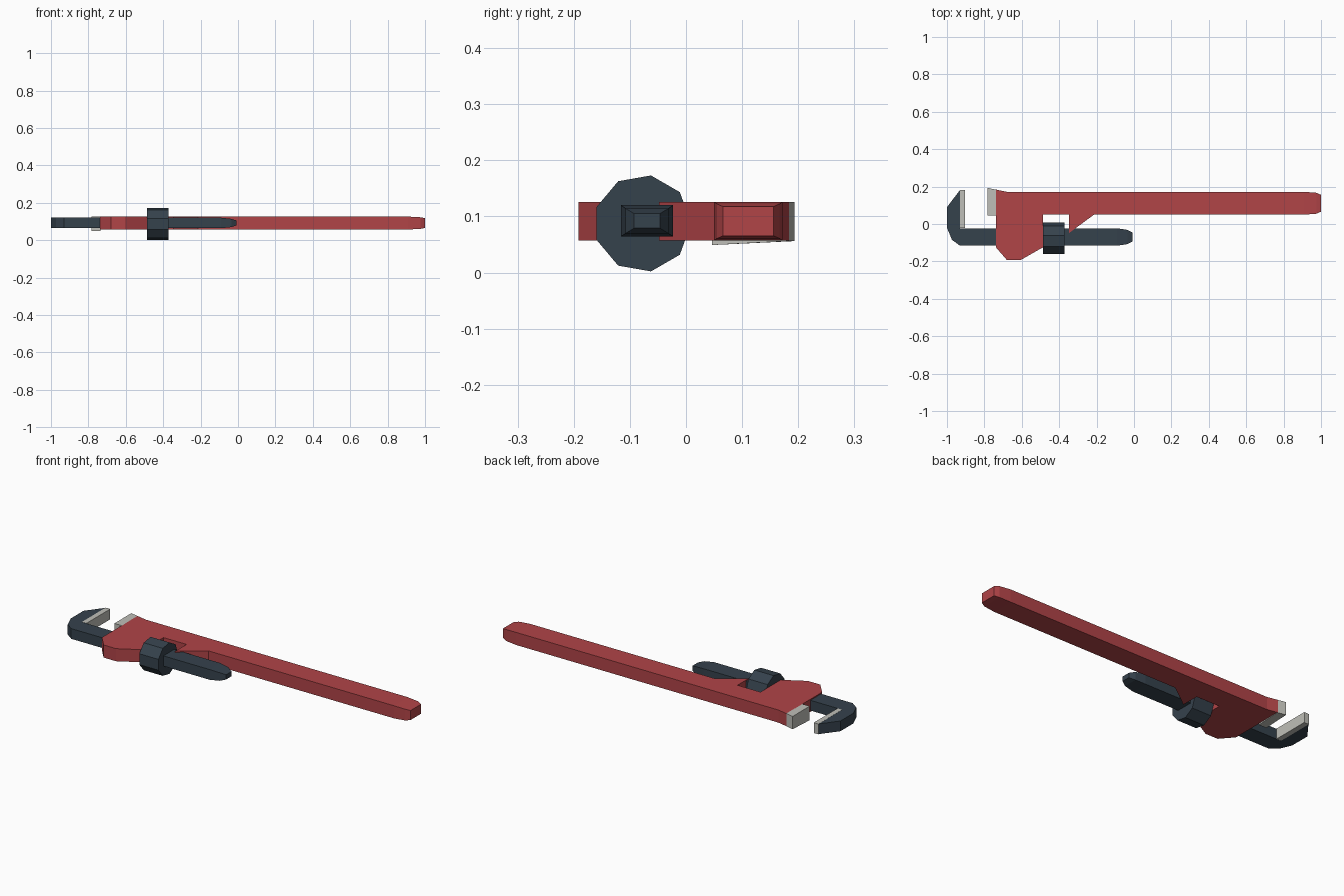
import bpy, bmesh, math
from mathutils import Vector

if "Cube" in bpy.data.objects:
    bpy.data.objects.remove(bpy.data.objects["Cube"])


def material(name, rgb):
    m = bpy.data.materials.new(name)
    m.diffuse_color = (*rgb, 1)
    m.use_nodes = True
    m.node_tree.nodes["Principled BSDF"].inputs["Base Color"].default_value = m.diffuse_color
    return m


RED = material("red paint", (0.44, 0.058, 0.064))
DARK = material("dark steel", (0.036, 0.054, 0.073))
GREY = material("bare steel", (0.52, 0.52, 0.48))


def finish(name, bm, mat):
    bmesh.ops.recalc_face_normals(bm, faces=bm.faces)
    me = bpy.data.meshes.new(name)
    bm.to_mesh(me)
    bm.free()
    me.materials.append(mat)
    ob = bpy.data.objects.new(name, me)
    bpy.context.collection.objects.link(ob)
    return ob


def prism(outline, z0, z1):
    """Extrude an xy outline from z0 to z1."""
    bm = bmesh.new()
    base = bm.faces.new([bm.verts.new((x, y, z0)) for x, y in outline])
    new = bmesh.ops.extrude_face_region(bm, geom=[base])["geom"]
    bmesh.ops.translate(bm, vec=(0, 0, z1 - z0),
                        verts=[v for v in new if isinstance(v, bmesh.types.BMVert)])
    bmesh.ops.recalc_face_normals(bm, faces=bm.faces)
    return bm


def taper_end(bm, rings):
    """Extrude the +x end face through rings of (x, half width, half height)."""
    face = max(bm.faces, key=lambda f: f.calc_center_median().x)
    c = face.calc_center_median()
    for x, hy, hz in rings:
        face = bmesh.ops.extrude_discrete_faces(bm, faces=[face])["faces"][0]
        for v in face.verts:
            v.co = Vector((x, c.y + math.copysign(hy, v.co.y - c.y),
                           c.z + math.copysign(hz, v.co.z - c.z)))


# Red handle, housing and spur in one casting
body = prism([(0.91, 0.05), (0.91, 0.172), (-0.68, 0.172), (-0.738, 0.184),
              (-0.738, -0.125), (-0.68, -0.192), (-0.605, -0.192), (-0.487, -0.125),
              (-0.487, 0.05), (-0.347, 0.05), (-0.347, -0.048), (-0.214, 0.05)],
             0.057, 0.126)
taper_end(body, [(0.975, 0.056, 0.031), (1.0, 0.045, 0.026)])
finish("handle_body", body, RED)

# Sliding hook jaw with its long shank
hook = prism([(-0.09, -0.116), (-0.09, -0.023), (-0.93, -0.023), (-0.93, 0.182),
              (-1.0, 0.09), (-1.0, -0.02), (-0.973, -0.085), (-0.93, -0.116)],
             0.064, 0.12)
taper_end(hook, [(-0.035, 0.038, 0.022), (-0.007, 0.023, 0.013)])
finish("hook_jaw", hook, DARK)

# Hook jaw plate
finish("hook_jaw_plate", prism([(-0.931, -0.022), (-0.903, -0.022),
                                (-0.903, 0.183), (-0.931, 0.183)], 0.0638, 0.1205), GREY)

# Fixed jaw plate, with a slightly sloping underside
plate = prism([(-0.782, 0.046), (-0.736, 0.046), (-0.736, 0.183), (-0.782, 0.193)],
              0.056, 0.126)
for v in plate.verts:
    if v.co.z < 0.1 and v.co.y < 0.1:
        v.co.z = 0.049
finish("fixed_jaw_plate", plate, GREY)

# Nine-sided adjusting nut around the shank
nut = bmesh.new()
ring = [nut.verts.new((-0.487, -0.0775 + 0.0868 * math.cos(math.tau * i / 9),
                       0.0875 + 0.0868 * math.sin(math.tau * i / 9))) for i in range(9)]
cap = nut.faces.new(ring)
new = bmesh.ops.extrude_face_region(nut, geom=[cap])["geom"]
bmesh.ops.translate(nut, vec=(0.116, 0, 0),
                    verts=[v for v in new if isinstance(v, bmesh.types.BMVert)])
finish("adjusting_nut", nut, DARK)
